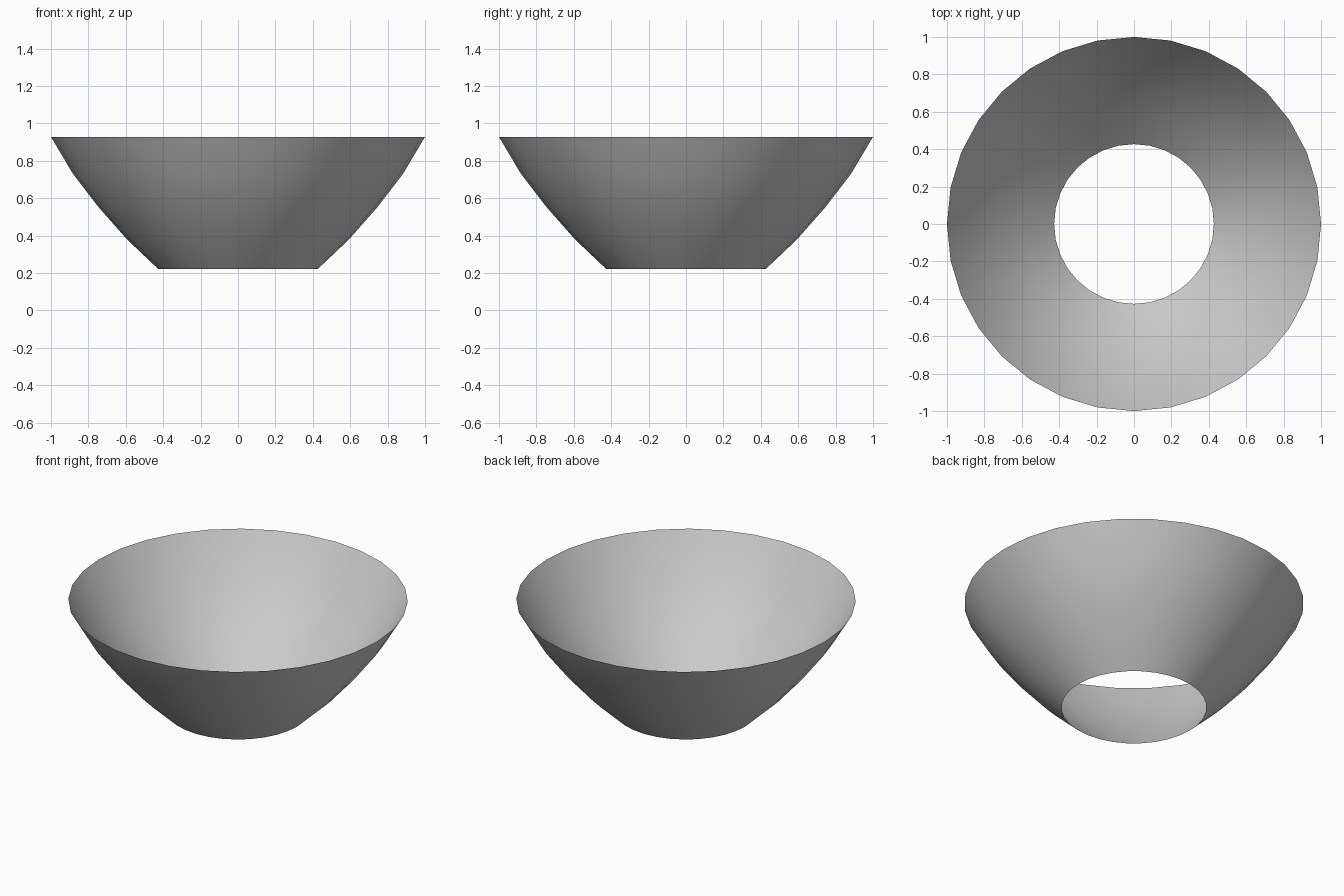
import bpy, bmesh
from math import cos, sin, pi

if "Cube" in bpy.data.objects:
    bpy.data.objects.remove(bpy.data.objects["Cube"])

SIDES = 32
# radius, height: bottom opening up to the rim
PROFILE = [(0.427, 0.222), (0.593, 0.379), (0.743, 0.549), (0.883, 0.731), (1.0, 0.928)]

# open, single-walled flared bowl
bm = bmesh.new()
rings = [[bm.verts.new((r * cos(2 * pi * i / SIDES), r * sin(2 * pi * i / SIDES), z))
          for i in range(SIDES)] for r, z in PROFILE]
for low, high in zip(rings, rings[1:]):
    for i in range(SIDES):
        j = (i + 1) % SIDES
        bm.faces.new((low[i], low[j], high[j], high[i])).smooth = True

mesh = bpy.data.meshes.new("flared_bowl")
bm.to_mesh(mesh)
bm.free()
bowl = bpy.data.objects.new("flared_bowl", mesh)
bpy.context.collection.objects.link(bowl)
